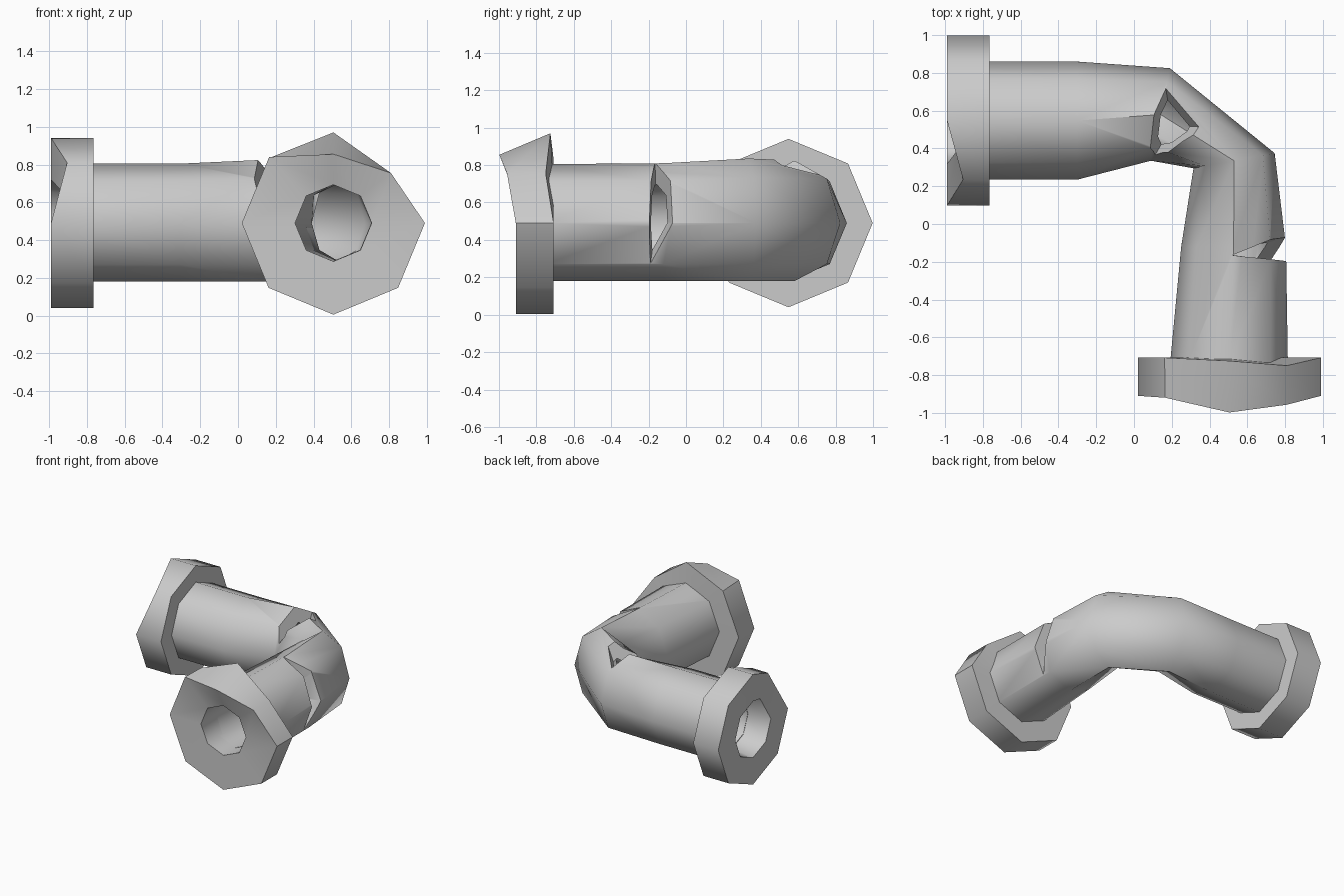
import bpy, bmesh, math
from mathutils import Vector

if "Cube" in bpy.data.objects:
    bpy.data.objects.remove(bpy.data.objects["Cube"], do_unlink=True)

SIDES = 8
AXIS_Z = 0.49
BORE = 0.65          # bore radius as a share of the pipe radius
ANGLES = [2 * math.pi * k / SIDES for k in range(SIDES)]

metal = bpy.data.materials.new("grey_metal")
metal.use_nodes = True
metal.diffuse_color = (0.6, 0.6, 0.6, 1)
metal.node_tree.nodes["Principled BSDF"].inputs["Base Color"].default_value = (0.6, 0.6, 0.6, 1)


def make_object(name, bm):
    bmesh.ops.recalc_face_normals(bm, faces=bm.faces)
    mesh = bpy.data.meshes.new(name)
    bm.to_mesh(mesh)
    bm.free()
    obj = bpy.data.objects.new(name, mesh)
    bpy.context.collection.objects.link(obj)
    mesh.materials.append(metal)
    return obj


def loft(name, rings):
    """Skin a closed loop of rings: outside, end, bore, end."""
    bm = bmesh.new()
    loops = [[bm.verts.new(p) for p in ring] for ring in rings]
    for a, b in zip(loops, loops[1:] + loops[:1]):
        for i in range(SIDES):
            j = (i + 1) % SIDES
            bm.faces.new((a[i], a[j], b[j], b[i]))
    return make_object(name, bm)


def smooth(obj):
    bpy.ops.object.select_all(action='DESELECT')
    obj.select_set(True)
    bpy.context.view_layer.objects.active = obj
    bpy.ops.object.shade_smooth_by_angle(angle=math.radians(48))


# Elbow pipe: outer bend point, inner bend point, height above the axis
stations = [
    ((-0.80, 0.86), (-0.80, 0.235), 0.315),
    ((-0.30, 0.86), (-0.30, 0.235), 0.315),
    ((0.19, 0.825), (0.09, 0.335), 0.335),
    ((0.745, 0.375), (0.315, 0.295), 0.345),
    ((0.805, -0.12), (0.25, -0.12), 0.32),
    ((0.815, -0.75), (0.19, -0.75), 0.315),
]


def pipe_ring(station, scale):
    outer, inner = Vector(station[0]), Vector(station[1])
    mid, half = (outer + inner) / 2, (outer - inner) / 2 * scale
    ring = []
    for a in ANGLES:
        p = mid + half * math.cos(a)
        height = station[2] if math.sin(a) > 0 else 0.31
        ring.append((p.x, p.y, AXIS_Z + height * scale * math.sin(a)))
    return ring


pipe = loft("elbow_pipe", [pipe_ring(s, 1) for s in stations]
            + [pipe_ring(s, BORE) for s in reversed(stations)])


# Cracks: cones from inside the bore that open the wall
def cut_crack(name, apex, outline, reach):
    apex = Vector(apex)
    bm = bmesh.new()
    bm.verts.new(apex)
    for p in outline:
        bm.verts.new(apex + (Vector(p) - apex) * reach)
    bmesh.ops.convex_hull(bm, input=bm.verts)
    cutter = make_object(name, bm)
    cutter.hide_render = True
    mod = pipe.modifiers.new(name, 'BOOLEAN')
    mod.operation, mod.solver, mod.object = 'DIFFERENCE', 'EXACT', cutter
    bpy.context.view_layer.objects.active = pipe
    bpy.ops.object.modifier_apply(modifier=name)
    bpy.data.objects.remove(cutter, do_unlink=True)


cut_crack("bend_crack", (0.20, 0.52, 0.46),
          [(0.165, 0.74, 0.78), (0.335, 0.515, 0.78), (0.115, 0.37, 0.60)], 1.6)
cut_crack("side_crack", (0.50, -0.16, 0.50),
          [(0.52, -0.165, 0.81), (0.73, -0.08, 0.71), (0.805, -0.07, 0.49),
           (0.73, -0.19, 0.27), (0.815, -0.195, 0.49), (0.73, -0.185, 0.71)], 1.3)
smooth(pipe)


# Flanges: octagonal collars with a few knocked corners
def flange(name, place, radius, hole, front, back, dents):
    specs = [(front, radius), (back, radius), (back, 0.203), (front, hole)]
    rings = [[place(depth, r * math.cos(a), AXIS_Z + r * math.sin(a)) for a in ANGLES]
             for depth, r in specs]
    for (ring, corner), point in dents.items():
        rings[ring][corner] = point
    smooth(loft(name, rings))


flange("side_flange", lambda d, u, z: (d, 0.548 + u, z), 0.45, 0.23, -0.99, -0.765,
       {(0, 3): (-0.905, 0.235, 0.81), (3, 3): (-0.94, 0.385, 0.665)})
flange("front_flange", lambda d, u, z: (0.505 + u, d, z), 0.485, 0.203, -0.91, -0.708,
       {(0, 1): (0.81, -0.957, 0.755), (1, 1): (0.81, -0.75, 0.755),
        (0, 2): (0.505, -0.998, 0.855), (1, 2): (0.505, -0.725, 0.97),
        (0, 3): (0.165, -0.92, 0.84)})
